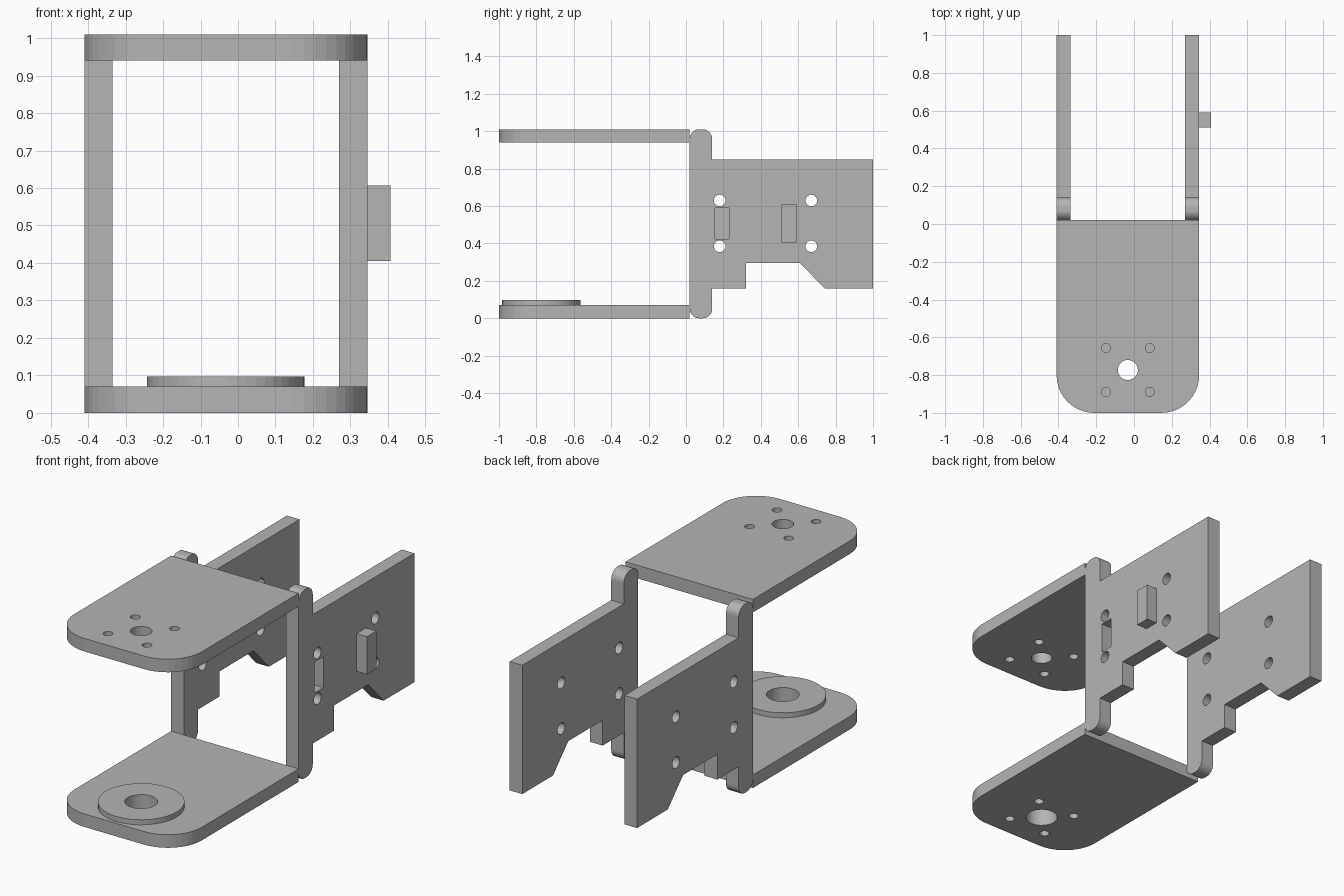
import bpy, bmesh, math
from mathutils import Vector

if "Cube" in bpy.data.objects:
    bpy.data.objects.remove(bpy.data.objects["Cube"], do_unlink=True)

# One plain grey for the whole bracket
grey = bpy.data.materials.new("bracket grey")
grey.use_nodes = True
colour = (0.46, 0.46, 0.46, 1)
grey.diffuse_color = colour
grey.node_tree.nodes["Principled BSDF"].inputs["Base Color"].default_value = colour

LEFT, RIGHT = 0.345, -0.41          # outer faces in x
MID = (LEFT + RIGHT) / 2
THICK = 0.075                       # side plate thickness
PLATE = 0.07                        # horizontal plate thickness
TOP = 1.01
BACK = 0.02                         # rear edge of the horizontal plates
HUB = (MID, -0.773)                 # axis of the pivot holes


def prism(name, outline, low, high, axis="z"):
    """Extrude a 2D outline along z (outline in xy) or x (outline in yz)."""
    place = (lambda p, d: (p[0], p[1], d)) if axis == "z" else (lambda p, d: (d, p[0], p[1]))
    bm = bmesh.new()
    face = bm.faces.new([bm.verts.new(place(p, low)) for p in outline])
    new = bmesh.ops.extrude_face_region(bm, geom=[face])["geom"]
    shift = Vector(place((0, 0), high - low))
    bmesh.ops.translate(bm, vec=shift, verts=[v for v in new if isinstance(v, bmesh.types.BMVert)])
    bmesh.ops.recalc_face_normals(bm, faces=bm.faces)
    mesh = bpy.data.meshes.new(name)
    bm.to_mesh(mesh)
    bm.free()
    mesh.materials.append(grey)
    obj = bpy.data.objects.new(name, mesh)
    bpy.context.collection.objects.link(obj)
    return obj


def arc(centre, radius, start, end, steps):
    angles = [math.radians(start + (end - start) * i / steps) for i in range(steps + 1)]
    return [(centre[0] + radius * math.cos(a), centre[1] + radius * math.sin(a)) for a in angles]


def circle(centre, radius, steps=32):
    return arc(centre, radius, 0, 360, steps)[:-1]


def box(a0, a1, b0, b1):
    return [(a0, b0), (a1, b0), (a1, b1), (a0, b1)]


def cut(obj, outlines, low, high, axis="z"):
    """Subtract one prism per outline, then discard the cutters."""
    for outline in outlines:
        cutter = prism("cutter", outline, low, high, axis)
        cutter.hide_render = True
        mod = obj.modifiers.new("hole", "BOOLEAN")
        mod.operation, mod.solver, mod.object = "DIFFERENCE", "EXACT", cutter
        bpy.context.view_layer.objects.active = obj
        bpy.ops.object.modifier_apply(modifier=mod.name)
        bpy.data.objects.remove(cutter, do_unlink=True)


# Horizontal plates with rounded front corners
r = 0.2
plate_outline = ([(LEFT, BACK), (RIGHT, BACK)]
                 + arc((RIGHT + r, -1 + r), r, 180, 270, 10)
                 + arc((LEFT - r, -1 + r), r, 270, 360, 10))
screw_holes = [circle((HUB[0] + sx * 0.116, HUB[1] + sy * 0.116), 0.024, 24)
               for sx in (-1, 1) for sy in (-1, 1)]
for name, base, hub_radius in (("bottom_plate", 0, 0.08), ("top_plate", TOP - PLATE, 0.053)):
    plate = prism(name, plate_outline, base, base + PLATE)
    cut(plate, screw_holes + [circle(HUB, hub_radius)], base - 0.1, base + PLATE + 0.1)

# Raised ring around the lower pivot hole
ring = prism("pivot_ring", circle(HUB, 0.21, 48), PLATE, 0.097)
cut(ring, [circle(HUB, 0.08)], 0, 0.2)

# Side plates: rounded upright arm with a notched panel behind it
c, arm = 0.05, 0.14
side_outline = (arc((BACK + c, c), c, 180, 270, 6)
                + arc((arm - c, c), c, 270, 360, 6)
                + [(arm, 0.16), (0.32, 0.16), (0.32, 0.295), (0.61, 0.295),
                   (0.74, 0.16), (1, 0.16), (1, 0.85), (arm, 0.85)]
                + arc((arm - c, TOP - c), c, 0, 90, 6)
                + arc((BACK + c, TOP - c), c, 90, 180, 6))
mount_holes = [circle((y, z), 0.031, 24) for y in (0.18, 0.67) for z in (0.385, 0.63)]
sides = {}
for name, x in (("left_side_plate", LEFT - THICK), ("right_side_plate", RIGHT)):
    sides[name] = prism(name, side_outline, x, x + THICK, "x")
    cut(sides[name], mount_holes, x - 0.1, x + THICK + 0.1, "x")

# Blind slot and locating tab on the left side plate
cut(sides["left_side_plate"], [box(0.155, 0.23, 0.425, 0.59)], LEFT - 0.06, LEFT + 0.1, "x")
prism("locating_tab", box(0.51, 0.59, 0.405, 0.607), LEFT, 0.407, "x")
